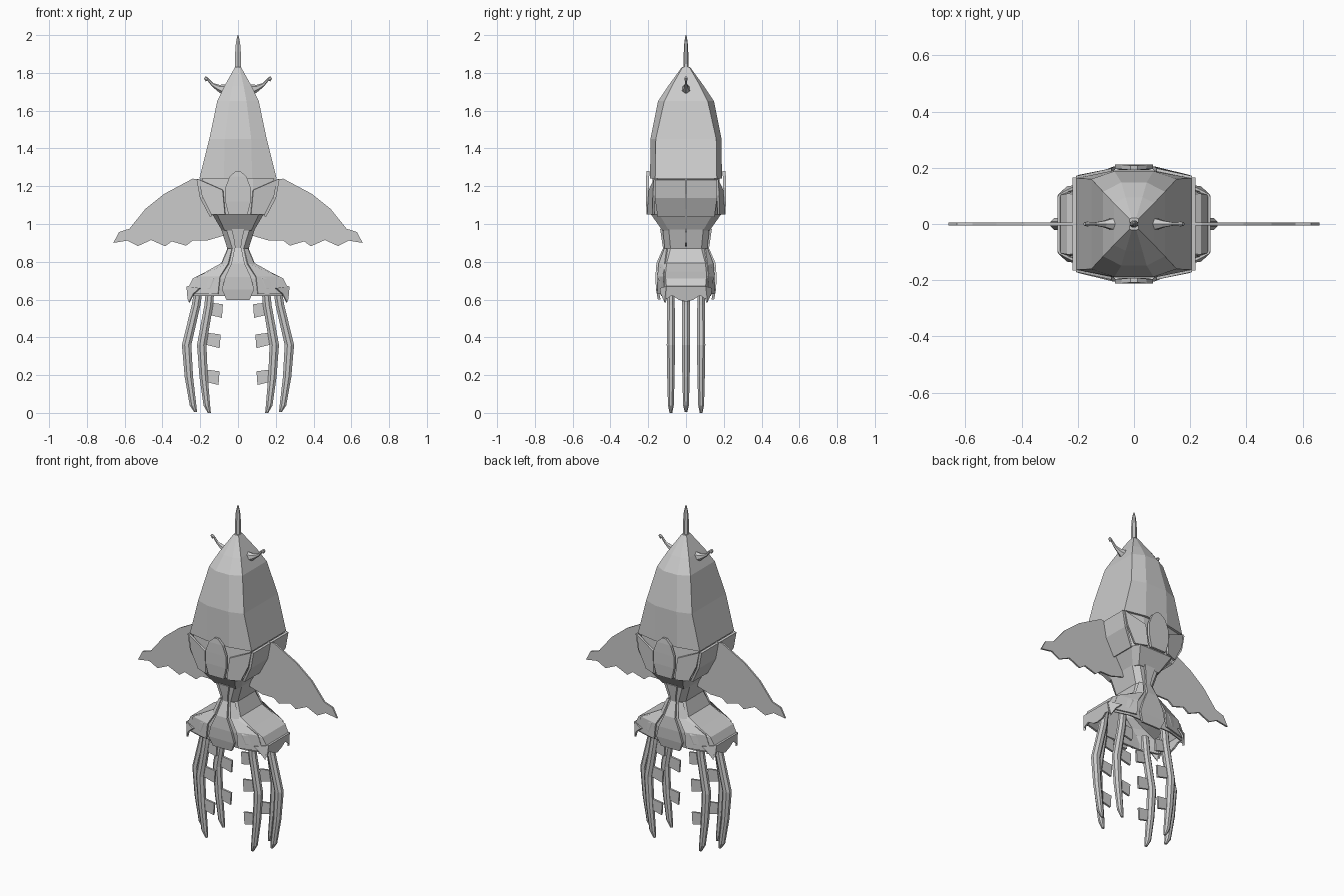
import bpy, bmesh, math
from mathutils import Vector


def make(name, verts, faces, thick=0, mirror=(False, False), offset=0):
    me = bpy.data.meshes.new(name)
    me.from_pydata(verts, [], faces)
    bm = bmesh.new()
    bm.from_mesh(me)
    bmesh.ops.recalc_face_normals(bm, faces=bm.faces)
    bm.to_mesh(me)
    bm.free()
    ob = bpy.data.objects.new(name, me)
    bpy.context.collection.objects.link(ob)
    if thick:
        m = ob.modifiers.new("thickness", 'SOLIDIFY')
        m.thickness, m.offset = thick, offset
    if any(mirror):
        m = ob.modifiers.new("mirror", 'MIRROR')
        m.use_axis = (mirror[0], mirror[1], False)
        m.use_mirror_merge = False
    return ob


def bridge(rings, n, caps=(True, True)):
    faces = [(r * n + i, r * n + (i + 1) % n, (r + 1) * n + (i + 1) % n, (r + 1) * n + i)
             for r in range(rings - 1) for i in range(n)]
    if caps[0]:
        faces.append(tuple(range(n)))
    if caps[1]:
        faces.append(tuple(range((rings - 1) * n, rings * n)))
    return faces


def loft(name, sections, caps=(True, True), thick=0):
    """Stack of eight-sided sections: z, side x, side half depth, front half width, front y."""
    v = []
    for z, w, d, a, f in sections:
        v += [(w, -d, z), (w, d, z), (a, f, z), (-a, f, z),
              (-w, d, z), (-w, -d, z), (-a, -f, z), (a, -f, z)]
    return make(name, v, bridge(len(sections), 8, caps), thick)


def tube(name, path, n, mirror):
    """Upright tube: path of x, y, z, radius x, radius y."""
    v = []
    for x, y, z, rx, ry in path:
        for i in range(n):
            t = 2 * math.pi * (i + .5) / n
            v.append((x + rx * math.cos(t), y + ry * math.sin(t), z))
    return make(name, v, bridge(len(path), n), mirror=mirror)


def strip(name, rows, mirror, thick=.012):
    """Centred panel on the front: rows of z, half width, y."""
    v = []
    for z, w, y in rows:
        v += [(-w, y, z), (w, y, z)]
    f = [(2 * i, 2 * i + 1, 2 * i + 3, 2 * i + 2) for i in range(len(rows) - 1)]
    return make(name, v, f, thick, mirror)


X, Y, XY = (True, False), (False, True), (True, True)

# tall pointed mantle
loft("mantle", [(1.24, .205, .163, .075, .19), (1.45, .152, .16, .07, .188),
                (1.65, .11, .115, .045, .148), (1.73, .072, .075, .03, .095),
                (1.83, .016, .018, .008, .022)])

# spike on top
tube("top_spike", [(0, 0, 1.81, .018, .014), (0, 0, 1.91, .017, .012),
                   (0, 0, 1.96, .013, .009), (0, 0, 2.0, .003, .003)], 6, (False, False))

# small horns with knobs
def horn():
    path = [(.075, 1.715, .03), (.105, 1.722, .017), (.135, 1.738, .009),
            (.158, 1.765, .007), (.165, 1.765, .012), (.176, 1.776, .008)]
    v = []
    for x, z, r in path:
        for i in range(6):
            t = math.pi * i / 3
            v.append((x - .5 * r * math.cos(t), .8 * r * math.sin(t), z + r * .85 * math.cos(t)))
    make("horn", v, bridge(len(path), 6), mirror=X)
horn()

# head below the mantle
loft("head", [(1.25, .19, .15, .08, .175), (1.15, .182, .155, .08, .185),
              (1.05, .135, .14, .11, .185), (.965, .085, .09, .07, .125)])

# side brow and cheek plates
make("brow_plate", [(.212, -.165, 1.235), (.212, .165, 1.235), (.195, .165, 1.14),
                    (.195, -.165, 1.14), (.142, -.15, 1.04), (.142, .15, 1.04)],
     [(0, 1, 2, 3), (3, 2, 5, 4)], .014, X)

# slanted face plates, front and back
make("face_plate", [(.205, -.165, 1.235), (.08, -.192, 1.18), (.068, -.2, 1.05),
                    (.14, -.172, 1.05), (.19, -.17, 1.15)], [(0, 1, 2, 3, 4)], .012, XY)

# oval shield, front and back
strip("face_shield", [(1.28, .012, -.2), (1.25, .045, -.203), (1.19, .068, -.204),
                      (1.12, .068, -.204), (1.05, .05, -.2)], Y, .016)

# neck flaring into the hollow skirt
loft("neck_and_skirt", [(.97, .085, .09, .06, .12), (.87, .052, .08, .028, .108),
                        (.79, .085, .1, .05, .132), (.745, .165, .105, .1, .138),
                        (.71, .235, .105, .13, .14), (.66, .262, .1, .15, .135),
                        (.62, .255, .095, .14, .128)], (True, False), .01)

# tongue on the neck and the hanging front panel
strip("neck_tongue", [(.975, .035, -.13), (.92, .022, -.122), (.86, .013, -.113)], Y, .014)
strip("skirt_front_panel", [(.87, .018, -.115), (.79, .035, -.15), (.72, .068, -.155),
                            (.655, .085, -.152), (.6, .062, -.142)], Y, .014)

# quarter panels beside the front panel
make("skirt_quarter_panel", [(.03, -.112, .87), (.05, -.1, .87), (.05, -.142, .79),
                             (.088, -.112, .78), (.095, -.148, .72), (.215, -.116, .722),
                             (.105, -.148, .63), (.245, -.11, .63)],
     [(0, 1, 3, 2), (2, 3, 5, 4), (4, 5, 7, 6)], .008, XY)

# jagged flaps on the ends of the skirt
make("skirt_end_flap", [(.268, -.1, .67), (.268, .1, .67), (.262, .105, .6), (.256, .075, .625),
                        (.254, .04, .6), (.257, 0, .59), (.254, -.04, .6), (.256, -.075, .625),
                        (.262, -.105, .6)], [tuple(range(9))], .01, X)
make("skirt_corner_spike", [(.268, -.1, .67), (.2, -.135, .66), (.235, -.13, .63),
                            (.258, -.11, .585)], [(0, 1, 2, 3)], .01, XY)

# flat wings with a ragged trailing edge
outline = [(.12, 1.2), (.19, 1.235), (.24, 1.24), (.39, 1.16), (.49, 1.08), (.575, .975),
           (.63, .957), (.66, .9), (.585, .912), (.53, .883), (.46, .915), (.386, .882),
           (.35, .908), (.275, .885), (.24, .912), (.165, .912), (.07, .94), (.1, 1.05)]
make("wing", [(x, 0, z) for x, z in outline], [tuple(range(len(outline)))], .01, X)

# six tentacles: an outer one and two inner ones on each side
def tentacle(name, path, y, mirror):
    radii = (.024, .025, .027, .024, .019, .009)
    tube(name, [(x, y, z, r, r * .88) for (x, z), r in zip(path, radii)], 8, mirror)

tentacle("outer_tentacle", [(.205, .68), (.222, .57), (.272, .36), (.26, .19), (.238, .04), (.225, .006)], 0, X)
tentacle("inner_tentacle", [(.145, .68), (.155, .57), (.192, .36), (.182, .19), (.165, .04), (.152, 0)], -.08, XY)

# little fins on the inner tentacles
for x, z in ((.08, .545), (.092, .385), (.098, .19)):
    make("tentacle_fin", [(x, -.08, z + .03), (x + .075, -.08, z + .04),
                          (x + .075, -.08, z - .025), (x + .005, -.08, z - .042)],
         [(0, 1, 2, 3)], .012, XY)
